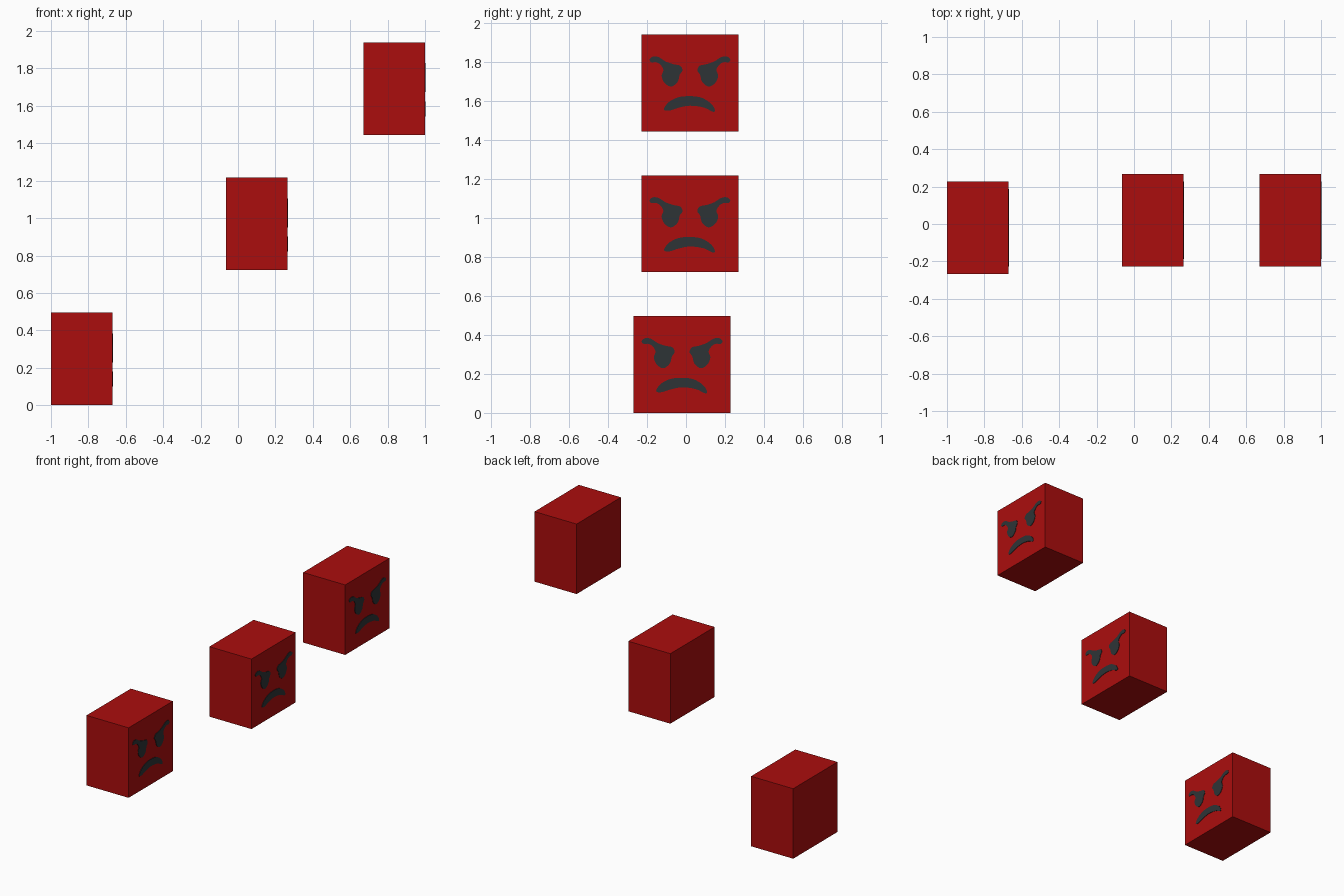
import bpy, bmesh
from mathutils import Vector

if "Cube" in bpy.data.objects:
    bpy.data.objects.remove(bpy.data.objects["Cube"])


def material(name, rgb):
    m = bpy.data.materials.new(name)
    m.diffuse_color = (*rgb, 1.0)
    m.use_nodes = True
    m.node_tree.nodes["Principled BSDF"].inputs["Base Color"].default_value = m.diffuse_color
    return m


RED = material("block red", (0.41, 0.004, 0.004))
DARK = material("face charcoal", (0.027, 0.034, 0.037))
SIZE = Vector((0.33, 0.496, 0.496))
PLATE = 0.003


def finish(bm, name, mat):
    bmesh.ops.recalc_face_normals(bm, faces=bm.faces)
    mesh = bpy.data.meshes.new(name)
    bm.to_mesh(mesh)
    bm.free()
    mesh.materials.append(mat)
    ob = bpy.data.objects.new(name, mesh)
    bpy.context.collection.objects.link(ob)
    return ob


def block(name, centre):
    bm = bmesh.new()
    bmesh.ops.create_cube(bm, size=1)
    bmesh.ops.scale(bm, vec=SIZE, verts=bm.verts)
    bmesh.ops.translate(bm, vec=centre, verts=bm.verts)
    return finish(bm, name, RED)


def smooth_outline(pts, steps=4):
    """Closed Catmull-Rom loop through the given points."""
    p = [Vector(q) for q in pts]
    n, out = len(p), []
    for i in range(n):
        a, b, c, d = (p[(i + k) % n] for k in (-1, 0, 1, 2))
        for s in range(steps):
            t = s / steps
            out.append(0.5 * (2 * b + (c - a) * t + (2 * a - 5 * b + 4 * c - d) * t * t
                              + (3 * b - a - 3 * c + d) * t ** 3))
    return out


def plate(name, outline, centre, side=1):
    """Thin painted plate on the +x side of a block; outline is in (y, z)."""
    bm = bmesh.new()
    x = centre.x + SIZE.x / 2
    verts = [bm.verts.new((x, centre.y + side * q.x, centre.z + q.y)) for q in outline]
    face = bm.faces.new(verts)
    ext = bmesh.ops.extrude_face_region(bm, geom=[face])
    moved = [v for v in ext["geom"] if isinstance(v, bmesh.types.BMVert)]
    bmesh.ops.translate(bm, vec=(PLATE, 0, 0), verts=moved)
    return finish(bm, name, DARK)


# Outlines relative to the block centre: (y, z)
EYE = smooth_outline([
    (-0.207, 0.120), (-0.190, 0.135), (-0.160, 0.132), (-0.125, 0.110),
    (-0.085, 0.096), (-0.050, 0.088), (-0.038, 0.064), (-0.052, 0.042),
    (-0.063, 0.005), (-0.096, -0.019), (-0.130, 0.000), (-0.145, 0.036),
    (-0.136, 0.066), (-0.150, 0.092), (-0.172, 0.106), (-0.198, 0.106)])
MOUTH = smooth_outline([
    (-0.133, -0.136), (-0.110, -0.100), (-0.060, -0.074), (0.000, -0.068),
    (0.060, -0.076), (0.108, -0.106), (0.128, -0.138), (0.118, -0.148),
    (0.070, -0.126), (0.000, -0.117), (-0.060, -0.128), (-0.105, -0.142)])

# Three blocks climbing to the right, each with an angry face on +x
CENTRES = {"lower": (-0.835, -0.020, 0.248),
           "middle": (0.100, 0.020, 0.970),
           "upper": (0.835, 0.020, 1.692)}
for label, c in CENTRES.items():
    c = Vector(c)
    block(f"{label}_block", c)
    plate(f"{label}_left_eye", EYE, c)
    plate(f"{label}_right_eye", EYE, c, side=-1)
    plate(f"{label}_mouth", MOUTH, c)
